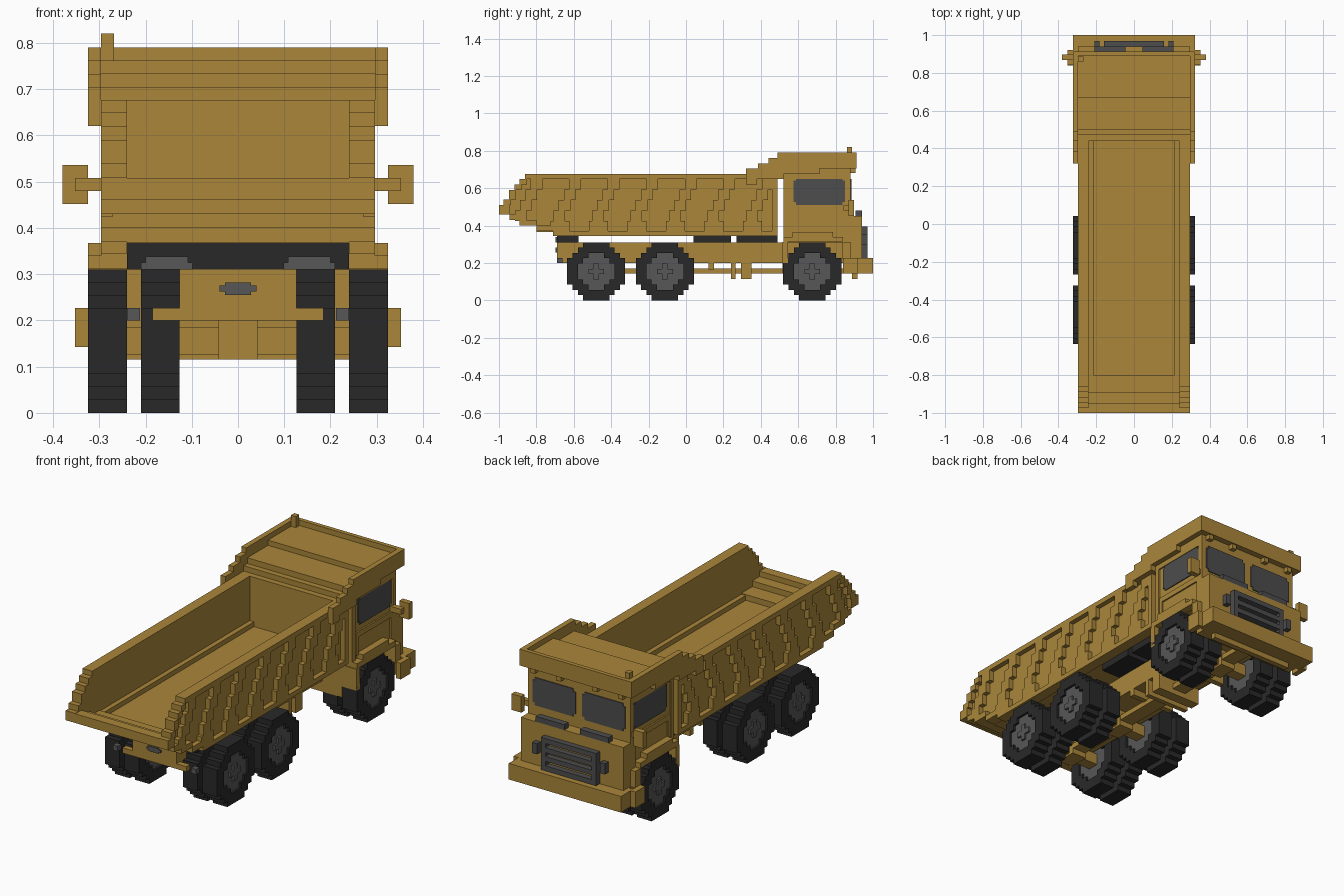
import bpy, bmesh

cube = bpy.data.objects.get("Cube")
if cube:
    bpy.data.objects.remove(cube, do_unlink=True)


def material(name, rgb):
    m = bpy.data.materials.new(name)
    m.use_nodes = True
    m.diffuse_color = (*rgb, 1)
    b = m.node_tree.nodes["Principled BSDF"]
    b.inputs["Base Color"].default_value = (*rgb, 1)
    b.inputs["Roughness"].default_value = 0.8
    return m


OCHRE = material("ochre_paint", (0.405, 0.24, 0.042))
RUBBER = material("black_rubber", (0.022, 0.022, 0.022))
GREY = material("grey_metal", (0.095, 0.095, 0.095))
GLASS = material("dark_glass", (0.074, 0.074, 0.076))
V = 0.0282  # block size of the stepped shapes


def finish(name, bm, mat):
    bmesh.ops.recalc_face_normals(bm, faces=bm.faces)
    me = bpy.data.meshes.new(name)
    bm.to_mesh(me)
    bm.free()
    me.materials.append(mat)
    ob = bpy.data.objects.new(name, me)
    bpy.context.collection.objects.link(ob)
    return ob


def boxes(name, mat, items, mirror=False):
    """Boxes given as x0, x1, y0, y1, z0, z1; optionally copied to -x."""
    bm = bmesh.new()
    items = list(items)
    if mirror:
        items += [(-b, -a, *rest) for a, b, *rest in items]
    for x0, x1, y0, y1, z0, z1 in items:
        vs = bmesh.ops.create_cube(bm, size=1)["verts"]
        for v in vs:
            v.co.x = x1 if v.co.x > 0 else x0
            v.co.y = y1 if v.co.y > 0 else y0
            v.co.z = z1 if v.co.z > 0 else z0
    return finish(name, bm, mat)


def stairs(pts):
    """Turn (y, z) points into a right-angled step line: z changes at each y."""
    out = [pts[0]]
    for (y0, z0), (y1, z1) in zip(pts, pts[1:]):
        out += [(y1, z0), (y1, z1)] if z0 != z1 else [(y1, z1)]
    return out


def extrude(name, mat, profile, x0, x1):
    """Side profile in (y, z) pulled from x0 to x1."""
    bm = bmesh.new()
    f = bm.faces.new([bm.verts.new((x0, y, z)) for y, z in profile])
    g = bmesh.ops.extrude_face_region(bm, geom=[f])["geom"]
    for v in g:
        if isinstance(v, bmesh.types.BMVert):
            v.co.x = x1
    return finish(name, bm, mat)


# Dump bed: stepped side walls and a floor with a rising tail
under = stairs([(-1, .46), (-.945, .43), (-.89, .40), (-.80, .37), (-.71, .345), (.49, .345)])
top = stairs([(-1, .51), (-.975, .54), (-.947, .59), (-.918, .62), (-.89, .65), (-.86, .677), (.49, .677)])
for side, x0, x1 in (("left", .24, .27), ("right", -.27, -.24)):
    extrude("bed_wall_" + side, OCHRE, under + top[::-1], x0, x1)
floor_under = stairs([(-1, .46), (-.945, .43), (-.89, .40), (-.80, .367), (.49, .367)])
floor_top = stairs([(-1, .508), (-.95, .48), (-.89, .45), (-.80, .42), (.49, .42)])
extrude("bed_floor", OCHRE, floor_under + floor_top[::-1], -.24, .24)
boxes("bed_headboard", OCHRE, [(-.27, .27, .44, .49, .345, .677)])
boxes("bed_floor_ledge", OCHRE, [(.215, .24, -.80, .44, .42, .445)], True)
boxes("bed_rails", OCHRE, [
    (.27, .296, -.86, .49, .65, .677), (.27, .296, -.71, .49, .345, .37),
    (.27, .296, -1, -.945, .46, .51), (.27, .296, -.945, -.89, .43, .46),
    (.27, .296, -.89, -.80, .40, .43), (.27, .296, -.80, -.71, .37, .40),
    (.27, .296, -.975, -.935, .51, .54), (.27, .296, -.947, -.91, .54, .59),
    (.27, .296, -.918, -.88, .59, .62), (.27, .296, -.89, -.85, .62, .65),
    (.27, .296, .46, .49, .37, .65)], True)

# Slanted outer ribs, each a stack of shifted blocks on a wider foot
ribs = []
for i in range(7):
    y = -.915 + .206 * i
    if i > 0:
        ribs.append((.27, .296, y - .015, y + .085, .37, .425))
    for k in range(4):
        z = .425 + .056 * k
        ribs.append((.27, .296, y + V * k, y + V * k + .062, z, z + .057))
boxes("bed_ribs", OCHRE, ribs, True)

# Canopy: side plates, stepped roof and front rim
canopy_low = stairs([(.32, .62), (.38, .648), (.52, .677), (.715, .705), (.912, .705)])
canopy_top = stairs([(.32, .705), (.385, .733), (.44, .762), (.49, .79), (.912, .79)])
for side, x0, x1 in (("left", .296, .324), ("right", -.324, -.296)):
    extrude("canopy_side_" + side, OCHRE, canopy_low + canopy_top[::-1], x0, x1)
roof_top = stairs([(.47, .705), (.50, .735), (.67, .762), (.89, .79), (.912, .79)])
extrude("canopy_roof", OCHRE, [(.47, .65), (.88, .65), (.88, .705), (.912, .705)] + roof_top[::-1], -.296, .296)
boxes("canopy_post", OCHRE, [(-.296, -.268, .86, .888, .75, .82)])
boxes("canopy_lugs", OCHRE, [(x, x + V, .88, .905, .68, .71) for x in (.09, .24)], True)

# Cab: upper cabin, lower nose, fenders, bumper, mirrors
boxes("cab_body", OCHRE, [(-.288, .288, .52, .88, .31, .66), (-.296, .296, .84, .94, .225, .452)])
boxes("cab_side_trim", OCHRE, [
    (.288, .296, .55, .86, .452, .48), (.288, .296, .55, .57, .36, .452),
    (.288, .296, .52, .545, .31, .65), (.288, .296, .855, .88, .452, .65)], True)
boxes("front_fenders", OCHRE, [
    (.24, .324, .52, .84, .312, .34), (.24, .324, .57, .785, .34, .367),
    (.296, .324, .835, .88, .225, .312)], True)
boxes("cab_rear_mudguard", OCHRE, [(-.324, .324, .515, .545, .2, .312), (-.24, .24, .515, .545, .143, .2)])
boxes("bumper", OCHRE, [(-.324, .324, .90, 1, .143, .227), (-.30, .30, .845, .90, .143, .227),
                        (-.24, .24, .888, .916, .115, .15)])
boxes("bumper_ends", OCHRE, [(.324, .352, .84, .92, .143, .227)], True)
boxes("mirrors", OCHRE, [(.28, .352, .842, .87, .48, .508), (.324, .38, .868, .897, .452, .536)], True)

# Windows as thin plates with clipped corners
boxes("side_windows", GLASS, [(.288, .293, .575, .85, .525, .64), (.288, .293, .588, .837, .51, .653)], True)
boxes("windscreens", GLASS, [(.02, .268, .88, .885, .52, .635), (.033, .255, .88, .885, .505, .65)], True)

# Open grille frame with bars, lamps and wipers
boxes("grille_bars", GLASS, [(-.16, .16, .94, .97, z, z + .026) for z in (.227, .276, .322, .37)]
      + [(-.16, -.134, .94, .97, .227, .396), (.134, .16, .94, .97, .227, .396)])
boxes("headlamps", GLASS, [(.182, .21, .94, .97, .30, .355)], True)
boxes("wipers", GLASS, [(.045, .21, .905, .94, .452, .48)], True)

# Chassis: frame, cross members, drive shaft, axles
AXLES = (-.48, -.113, .675)
boxes("frame", OCHRE, [(-.127, .127, -.69, .90, .2, .31), (-.185, .185, -.69, -.66, .2, .227),
                       (-.04, .04, -.48, .85, .143, .17), (-.127, .127, .24, .265, .115, .2),
                       (-.127, .127, .295, .35, .115, .2), (-.127, .127, .12, .15, .165, .2)])
boxes("axles", OCHRE, [(-.30, .30, y - .03, y + .03, .125, .185) for y in AXLES]
      + [(-.042, .042, y - .055, y + .055, .115, .2) for y in AXLES])
boxes("bed_supports", RUBBER, [(-.24, .24, a, b, .31, .368) for a, b in ((-.69, -.575), (.04, .24), (.27, .49))])
boxes("tail_lamps", GREY, [(.212, .24, -.69, -.66, .2, .227)], True)
boxes("tail_plates", GREY, [(.098, .21, -.697, -.69, .31, .325), (.108, .2, -.697, -.69, .325, .338)], True)
boxes("hitch_plate", GREY, [(-.028, .028, -.698, -.69, .255, .282), (-.04, .04, -.698, -.69, .262, .275)])

# Twin wheels: stepped tyre rings around recessed stepped hubs
TYRE = [2.5, 3.5, 4.5, 5.5, 5.5, 5.5, 5.5, 5.5, 4.5, 3.5, 2.5]
HUB = [0, 0, 1.5, 2.5, 3.5, 3.5, 3.5, 2.5, 1.5, 0, 0]
for label, cy in zip(("rear", "middle", "front"), AXLES):
    tyre, hub = [], []
    for i, (t, h) in enumerate(zip(TYRE, HUB)):
        z0, z1 = i * V, (i + 1) * V
        for x0, x1, hx0, hx1 in ((.127, .21, .137, .20), (.24, .324, .25, .312)):
            if h:
                tyre += [(x0, x1, cy - t * V, cy - h * V, z0, z1), (x0, x1, cy + h * V, cy + t * V, z0, z1)]
                hub.append((hx0, hx1, cy - h * V, cy + h * V, z0, z1))
            else:
                tyre.append((x0, x1, cy - t * V, cy + t * V, z0, z1))
    c = 5.5 * V
    hub += [(.312, .322, cy - 1.5 * V, cy + 1.5 * V, c - .5 * V, c + .5 * V),
            (.312, .322, cy - .5 * V, cy + .5 * V, c - 1.5 * V, c + 1.5 * V)]
    boxes(label + "_tyres", RUBBER, tyre, True)
    boxes(label + "_hubs", GREY, hub, True)
